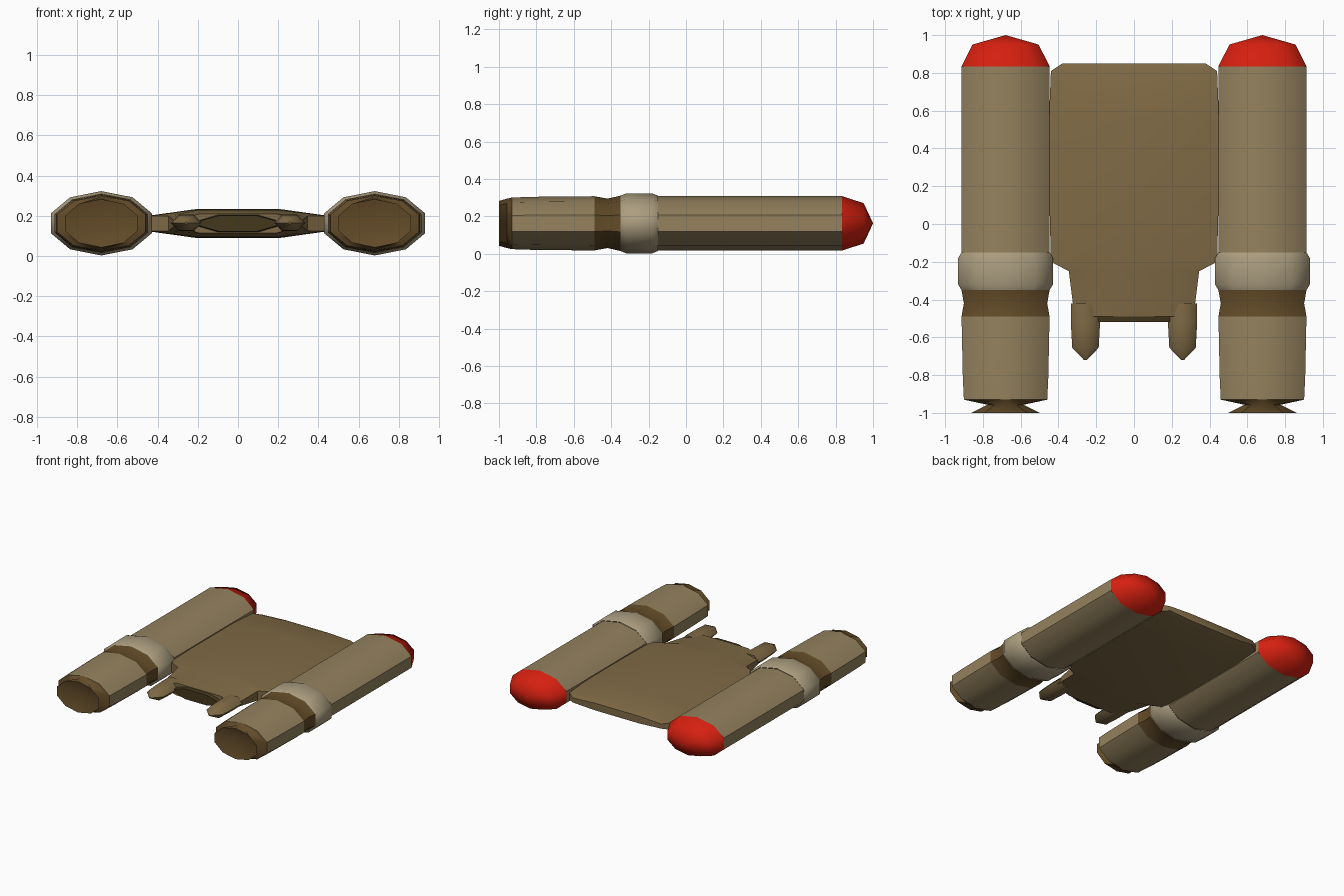
import bpy, bmesh, math

if "Cube" in bpy.data.objects:
    bpy.data.objects.remove(bpy.data.objects["Cube"])


def material(name, rgb):
    m = bpy.data.materials.new(name)
    m.diffuse_color = (*rgb, 1)
    m.use_nodes = True
    m.node_tree.nodes["Principled BSDF"].inputs["Base Color"].default_value = m.diffuse_color
    return m


TAN = material("tan", (0.30, 0.225, 0.115))
PALE = material("pale_tan", (0.41, 0.34, 0.215))
DARK = material("dark_brown", (0.125, 0.072, 0.022))
RED = material("red", (0.66, 0.014, 0.005))
HULL = material("hull_brown", (0.215, 0.145, 0.06))
BLACK = material("deep_brown", (0.06, 0.038, 0.012))


def loft(name, rings, mat, angle=50, cap_start=False, cap_end=False):
    """Skin a list of equal-length point rings running along +y to -y."""
    bm = bmesh.new()
    rows = [[bm.verts.new(p) for p in r] for r in rings]
    n = len(rows[0])
    for a, b in zip(rows, rows[1:]):
        for i in range(n):
            j = (i + 1) % n
            bm.faces.new((a[i], a[j], b[j], b[i]))
    if cap_start:
        bm.faces.new(rows[0][::-1])
    if cap_end:
        bm.faces.new(rows[-1])
    bmesh.ops.remove_doubles(bm, verts=bm.verts, dist=1e-5)
    bmesh.ops.recalc_face_normals(bm, faces=bm.faces)
    me = bpy.data.meshes.new(name)
    bm.to_mesh(me)
    bm.free()
    me.materials.append(mat)
    ob = bpy.data.objects.new(name, me)
    bpy.context.collection.objects.link(ob)
    bpy.ops.object.select_all(action='DESELECT')
    ob.select_set(True)
    bpy.context.view_layer.objects.active = ob
    bpy.ops.object.shade_smooth_by_angle(angle=math.radians(angle))
    return ob


def oval(cx, cz, y, rx, rz, n, start):
    """Polygonal ellipse in the xz plane."""
    return [(cx + rx * math.cos(start + i * math.tau / n), y,
             cz + rz * math.sin(start + i * math.tau / n)) for i in range(n)]


def plate(y, w, h, f, t, cz=0.162):
    """Eight-sided hull section: edge half width/height, flat half width/height."""
    return [(x, y, cz + z) for x, z in
            ((w, -h), (w, h), (f, t), (-f, t), (-w, h), (-w, -h), (-f, -t), (f, -t))]


# Nacelle sections: (y, rx, rz) for each coloured part
NACELLE = [
    ("red_cap", RED, [(1.0, 0, 0), (0.95, 0.184, 0.108), (0.835, 0.245, 0.145)]),
    ("main_tube", TAN, [(0.835, 0.245, 0.145), (-0.15, 0.245, 0.145)]),
    ("pale_band", PALE, [(-0.15, 0.245, 0.148), (-0.18, 0.264, 0.16),
                         (-0.32, 0.264, 0.16), (-0.35, 0.245, 0.148)]),
    ("dark_neck", DARK, [(-0.35, 0.245, 0.148), (-0.42, 0.232, 0.132), (-0.49, 0.245, 0.145)]),
    ("aft_tube", TAN, [(-0.49, 0.245, 0.145), (-0.81, 0.238, 0.142), (-0.93, 0.232, 0.138)]),
    # Exhaust: pinched at the sides, then flared, with a shallow dished end
    ("exhaust", DARK, [(-0.93, 0.232, 0.138), (-0.957, 0.10, 0.132),
                       (-1.0, 0.19, 0.12), (-0.965, 0, 0)]),
]

for side, s in (("left", -1), ("right", 1)):
    for part, mat, profile in NACELLE:
        rings = [oval(s * 0.68, 0.163, y, rx, rz, 10, math.pi / 2) for y, rx, rz in profile]
        loft(f"{side}_{part}", rings, mat)

    # Small thruster pod
    pod = [(-0.42, 0.077, 0.047), (-0.53, 0.077, 0.047),
           (-0.655, 0.07, 0.043), (-0.72, 0.008, 0.006)]
    loft(f"{side}_thruster_pod",
         [oval(s * 0.257, 0.165, y, rx, rz, 6, 0) for y, rx, rz in pod],
         HULL, cap_start=True, cap_end=True)

# Flat centre hull
hull = [(0.85, 0.38, 0.018, 0.19, 0.028), (0.81, 0.44, 0.028, 0.20, 0.042),
        (0.55, 0.45, 0.038, 0.20, 0.066), (0.20, 0.45, 0.038, 0.20, 0.073),
        (-0.20, 0.44, 0.038, 0.20, 0.069), (-0.25, 0.345, 0.036, 0.20, 0.067),
        (-0.49, 0.315, 0.012, 0.19, 0.048)]
loft("centre_hull", [plate(*r) for r in hull], HULL, 40, True, True)

# Dark vent at the hull's rear
loft("rear_vent", [plate(-0.48, 0.21, 0.012, 0.10, 0.044), plate(-0.52, 0.19, 0.012, 0.09, 0.04)],
     BLACK, 40, False, True)
